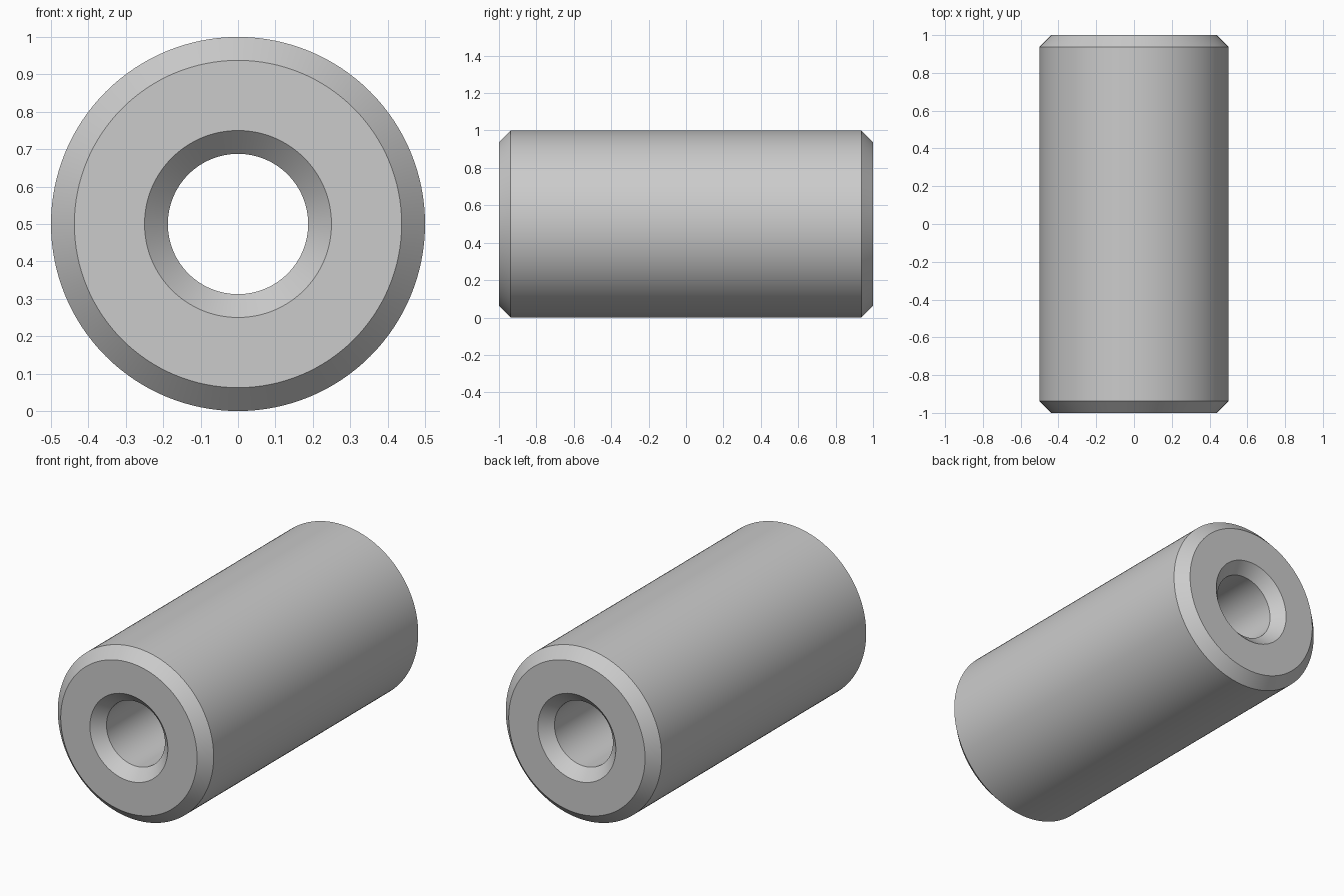
import bpy, bmesh, math

cube = bpy.data.objects.get("Cube")
if cube:
    bpy.data.objects.remove(cube, do_unlink=True)

SEGMENTS = 128
LENGTH, OUTER, BORE, CHAMFER = 2.0, 0.5, 0.1875, 0.0625

# Plain grey material
grey = bpy.data.materials.new("grey")
grey.use_nodes = True
colour = (0.6, 0.6, 0.6, 1)
grey.diffuse_color = colour
grey.node_tree.nodes["Principled BSDF"].inputs["Base Color"].default_value = colour

# Closed half-section (radius, y): chamfered outside edges, countersunk bore
end = LENGTH / 2
front = [(BORE, CHAMFER - end), (BORE + CHAMFER, -end),
         (OUTER - CHAMFER, -end), (OUTER, CHAMFER - end)]
section = front + [(r, -y) for r, y in reversed(front)]

# Revolve the section around the y axis
bm = bmesh.new()
rings = []
for r, y in section:
    angles = [2 * math.pi * i / SEGMENTS for i in range(SEGMENTS)]
    rings.append([bm.verts.new((r * math.cos(a), y, r * math.sin(a) + OUTER))
                  for a in angles])
for k, ring in enumerate(rings):
    following = rings[(k + 1) % len(rings)]
    for i in range(SEGMENTS):
        j = (i + 1) % SEGMENTS
        bm.faces.new((ring[i], ring[j], following[j], following[i]))
bmesh.ops.recalc_face_normals(bm, faces=bm.faces)

mesh = bpy.data.meshes.new("spacer_sleeve")
bm.to_mesh(mesh)
bm.free()
mesh.materials.append(grey)
sleeve = bpy.data.objects.new("spacer_sleeve", mesh)
bpy.context.collection.objects.link(sleeve)

# Smooth round walls, crisp chamfer edges
bpy.ops.object.select_all(action="DESELECT")
sleeve.select_set(True)
bpy.context.view_layer.objects.active = sleeve
bpy.ops.object.shade_smooth_by_angle(angle=math.radians(30))
